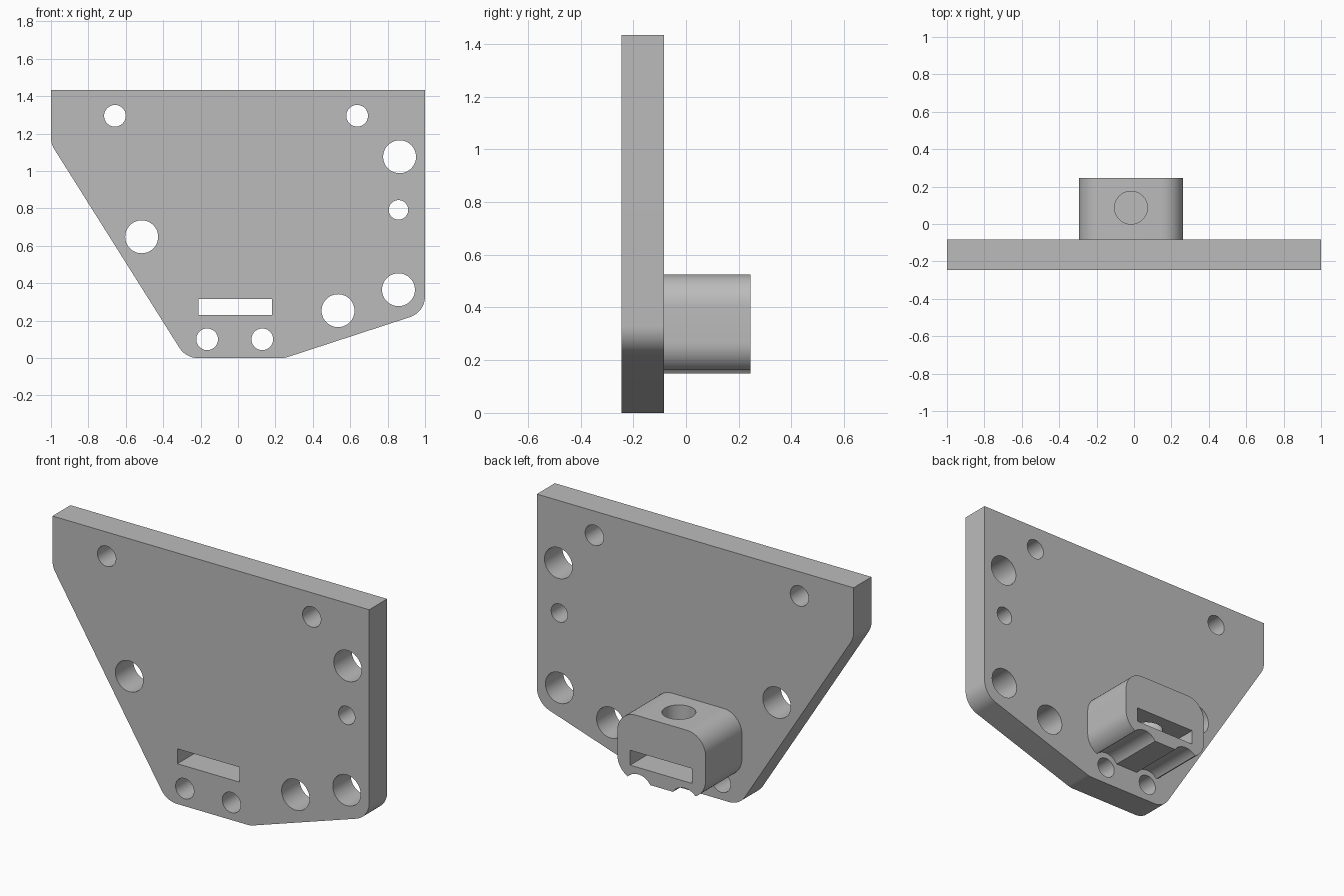
import bpy
import bmesh
import math
from mathutils import Vector

cube = bpy.data.objects.get("Cube")
if cube:
    bpy.data.objects.remove(cube)

FRONT, MID, BACK = -0.245, -0.083, 0.245
FILLET = 0.117

grey = bpy.data.materials.new("plain grey")
grey.use_nodes = True
colour = (0.5, 0.5, 0.5, 1)
grey.diffuse_color = colour
grey.node_tree.nodes["Principled BSDF"].inputs["Base Color"].default_value = colour


def rounded(corners, steps=12):
    """Outline in x, z with an arc at every corner whose radius is above zero."""
    out = []
    for i, (x, z, r) in enumerate(corners):
        p = Vector((x, z))
        if r == 0:
            out.append(p)
            continue
        a = (Vector(corners[i - 1][:2]) - p).normalized()
        b = (Vector(corners[(i + 1) % len(corners)][:2]) - p).normalized()
        half = a.angle(b) / 2
        centre = p + (a + b).normalized() * (r / math.sin(half))
        start = p + a * (r / math.tan(half)) - centre
        end = p + b * (r / math.tan(half)) - centre
        sweep = math.pi - 2 * half
        for k in range(steps + 1):
            t = sweep * k / steps
            out.append(centre + (start * math.sin(sweep - t) + end * math.sin(t)) / math.sin(sweep))
    return out


def extrude(name, outline, y0, y1):
    """Solid made by pushing an x, z outline along y."""
    bm = bmesh.new()
    face = bm.faces.new([bm.verts.new((p[0], y0, p[1])) for p in outline])
    side = bmesh.ops.extrude_face_region(bm, geom=[face])
    verts = [v for v in side["geom"] if isinstance(v, bmesh.types.BMVert)]
    bmesh.ops.translate(bm, verts=verts, vec=(0, y1 - y0, 0))
    bmesh.ops.recalc_face_normals(bm, faces=bm.faces)
    mesh = bpy.data.meshes.new(name)
    bm.to_mesh(mesh)
    bm.free()
    mesh.materials.append(grey)
    obj = bpy.data.objects.new(name, mesh)
    bpy.context.collection.objects.link(obj)
    return obj


def combine(target, other, operation):
    """Apply a boolean to the target and drop the other solid."""
    other.hide_render = True
    mod = target.modifiers.new(operation.lower(), "BOOLEAN")
    mod.object, mod.operation, mod.solver = other, operation, "EXACT"
    bpy.context.view_layer.objects.active = target
    bpy.ops.object.modifier_apply(modifier=mod.name)
    bpy.data.objects.remove(other)


def circle(x, z, r, n=48):
    return [(x + r * math.cos(math.tau * k / n), z + r * math.sin(math.tau * k / n)) for k in range(n)]


# Mounting plate with slanted, rounded lower corners
plate = extrude("mounting_plate", rounded([
    (-1, 1.433, 0), (1, 1.433, 0), (1, 0.245, FILLET),
    (0.25, 0, FILLET), (-0.279, 0, FILLET), (-1, 1.145, FILLET)]), FRONT, MID)

# Rounded block on the back, grooved in line with the two lowest holes
block = extrude("rear_block", rounded([
    (-0.295, 0.525, FILLET), (0.262, 0.525, FILLET),
    (0.262, 0.15, FILLET), (-0.295, 0.15, FILLET)]), MID - 0.08, BACK)
low_holes = [(-0.165, 0.1), (0.13, 0.1)]
for x, z in low_holes:
    combine(block, extrude("groove_cutter", circle(x, z, 0.091), MID - 0.2, BACK + 0.1), "DIFFERENCE")
combine(plate, block, "UNION")

# Round holes through the plate, grouped by radius
holes = {
    0.058: [(-0.658, 1.295), (0.637, 1.295)] + low_holes,
    0.052: [(0.858, 0.792)],
    0.088: [(0.864, 1.076), (-0.515, 0.648), (0.858, 0.365), (0.535, 0.253)],
}
for r, centres in holes.items():
    for x, z in centres:
        combine(plate, extrude("hole_cutter", circle(x, z, r), FRONT - 0.1, MID + 0.05
                               if (x, z) not in low_holes else BACK + 0.1), "DIFFERENCE")

# Slot through plate and block
slot = [(-0.211, 0.23), (0.181, 0.23), (0.181, 0.315), (-0.211, 0.315)]
combine(plate, extrude("slot_cutter", slot, FRONT - 0.1, BACK + 0.1), "DIFFERENCE")

# Upright hole from the block's top into the slot
bpy.ops.mesh.primitive_cylinder_add(vertices=48, radius=0.088, depth=0.4, location=(-0.016, 0.087, 0.47))
combine(plate, bpy.context.object, "DIFFERENCE")

# Smooth curved walls, sharp edges
bpy.ops.object.select_all(action="DESELECT")
plate.select_set(True)
bpy.context.view_layer.objects.active = plate
bpy.ops.object.shade_smooth_by_angle(angle=math.radians(25))
